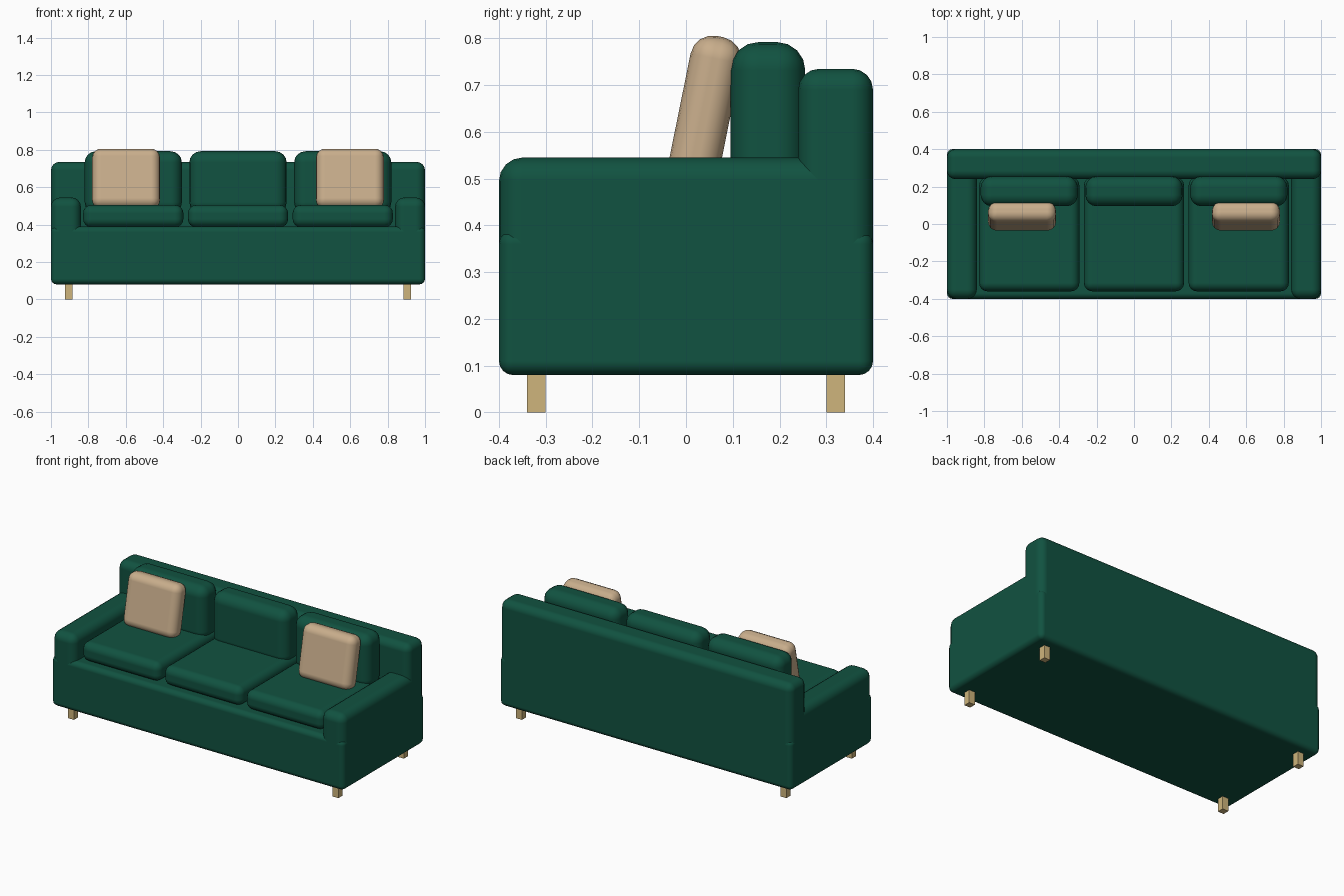
import bpy
import bmesh
from mathutils import Matrix, Vector

if "Cube" in bpy.data.objects:
    bpy.data.objects.remove(bpy.data.objects["Cube"])


def material(name, rgb):
    m = bpy.data.materials.new(name)
    m.diffuse_color = (*rgb, 1)
    m.use_nodes = True
    m.node_tree.nodes["Principled BSDF"].inputs["Base Color"].default_value = m.diffuse_color
    return m


green = material("green fabric", (0.0055, 0.085, 0.052))
beige = material("beige fabric", (0.58, 0.42, 0.26))
wood = material("light wood", (0.62, 0.46, 0.20))


def box(name, lo, hi, mat, bevel=0.0, tilt=0.0):
    """Box between two corners, with softened edges and a tilt about x."""
    lo, hi = Vector(lo), Vector(hi)
    bm = bmesh.new()
    bmesh.ops.create_cube(bm, size=1, matrix=Matrix.Diagonal((*(hi - lo), 1)))
    mesh = bpy.data.meshes.new(name)
    bm.to_mesh(mesh)
    bm.free()
    mesh.materials.append(mat)
    ob = bpy.data.objects.new(name, mesh)
    ob.location = (lo + hi) / 2
    ob.rotation_euler.x = tilt
    bpy.context.collection.objects.link(ob)
    if bevel:
        mesh.polygons.foreach_set("use_smooth", [True] * 6)
        mod = ob.modifiers.new("soft edges", "BEVEL")
        mod.width = bevel
        mod.segments = 4
        mod.harden_normals = True
    return ob


# Frame: base and backrest
box("base", (-1, -0.4, 0.08), (1, 0.4, 0.39), green, 0.03)
box("backrest", (-1, 0.24, 0.12), (1, 0.4, 0.735), green, 0.045)

# Arms, legs and throw pillows on both sides
for side, s in (("left", -1), ("right", 1)):
    def mirrored(name, x0, x1, y, z, *args):
        a, b = sorted((s * x0, s * x1))
        box(f"{side}_{name}", (a, y[0], z[0]), (b, y[1], z[1]), *args)

    mirrored("arm", 0.84, 1.0, (-0.4, 0.4), (0.1, 0.545), green, 0.05)
    mirrored("front_leg", 0.885, 0.925, (-0.34, -0.30), (0, 0.09), wood)
    mirrored("back_leg", 0.885, 0.925, (0.30, 0.34), (0, 0.09), wood)
    mirrored("throw_pillow", 0.417, 0.78, (-0.014, 0.096), (0.482, 0.807),
             beige, 0.048, -0.2)

# Three seat cushions and three back cushions
for label, x in (("left", -0.56), ("middle", 0), ("right", 0.56)):
    box(f"{label}_seat_cushion", (x - 0.268, -0.36, 0.385),
        (x + 0.268, 0.25, 0.505), green, 0.045)
    box(f"{label}_back_cushion", (x - 0.26, 0.095, 0.46),
        (x + 0.26, 0.255, 0.792), green, 0.06)
